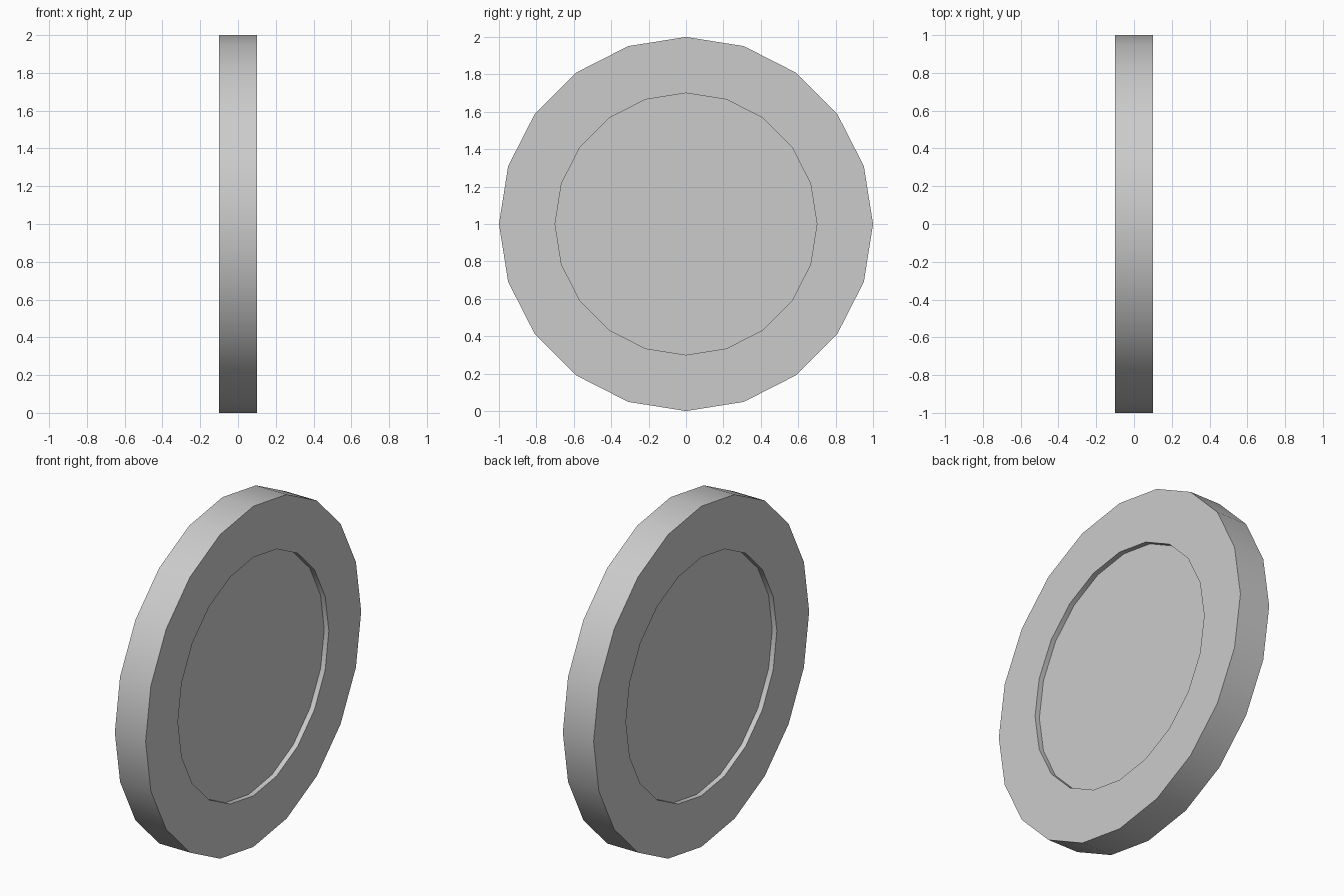
import bpy, bmesh, math
from mathutils import Vector, Matrix

if "Cube" in bpy.data.objects:
    bpy.data.objects.remove(bpy.data.objects["Cube"])

SIDES = 20
CENTRE = Vector((0, 0, 1))

# Lathe profile (x, radius): recessed face, rim, recessed face
profile = [(-0.07, 0.7), (-0.1, 0.7), (-0.1, 1.0),
           (0.1, 1.0), (0.1, 0.7), (0.07, 0.7)]

bm = bmesh.new()
rings = []
for x, r in profile:
    ring = []
    for i in range(SIDES):
        a = 2 * math.pi * i / SIDES
        ring.append(bm.verts.new(CENTRE + Vector((x, r * math.cos(a), r * math.sin(a)))))
    rings.append(ring)

# Walls between neighbouring rings
for a, b in zip(rings, rings[1:]):
    for i in range(SIDES):
        j = (i + 1) % SIDES
        bm.faces.new((a[i], a[j], b[j], b[i]))

# Flat floors of the two recesses
bm.faces.new(rings[0])
bm.faces.new(rings[-1])
bmesh.ops.recalc_face_normals(bm, faces=bm.faces)

mesh = bpy.data.meshes.new("recessed_disc")
bm.to_mesh(mesh)
bm.free()
disc = bpy.data.objects.new("recessed_disc", mesh)
bpy.context.collection.objects.link(disc)

# Smooth rim with crisp corners
bpy.context.view_layer.objects.active = disc
disc.select_set(True)
bpy.ops.object.shade_smooth_by_angle(angle=math.radians(30))
